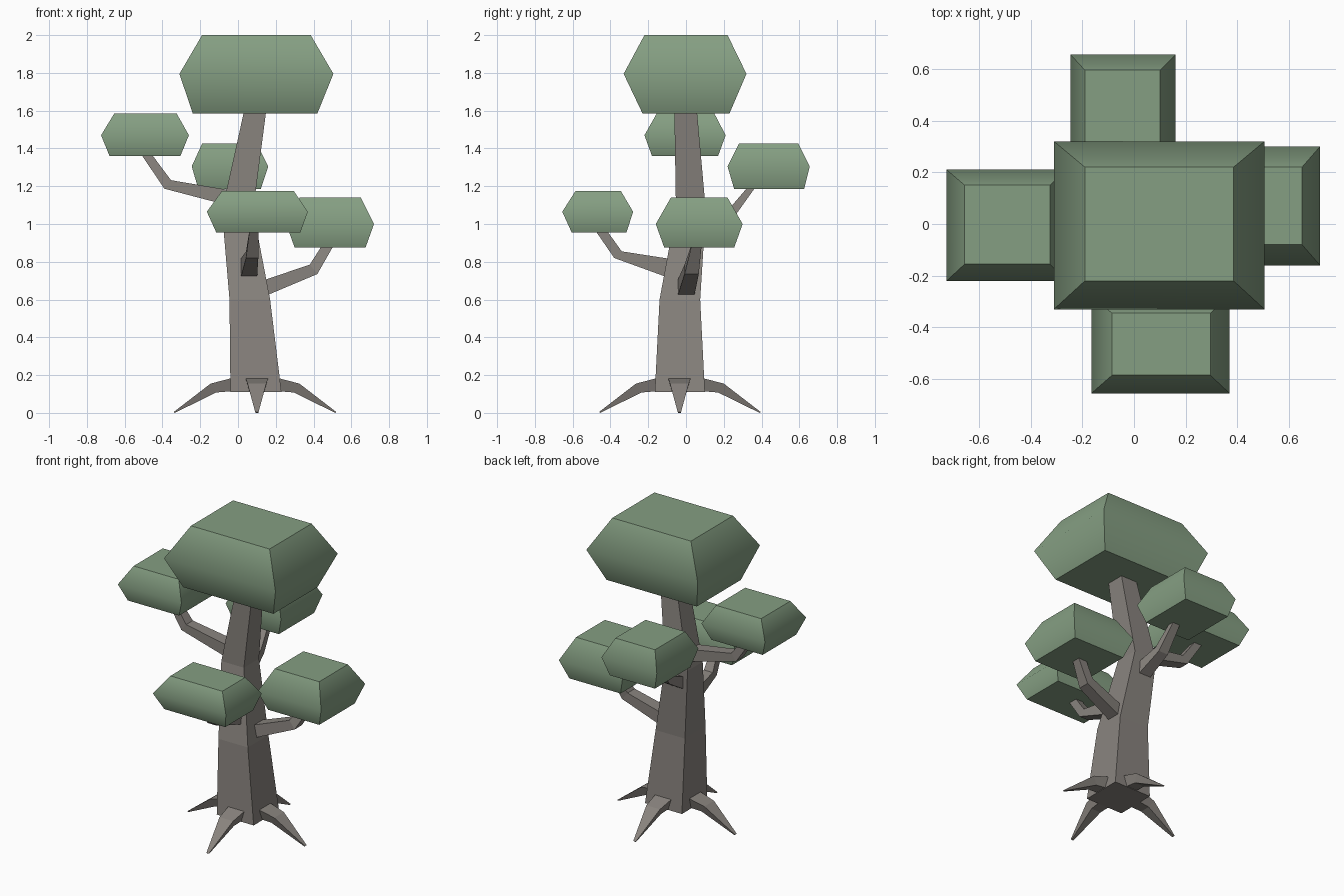
import bpy, bmesh
from mathutils import Vector

if "Cube" in bpy.data.objects:
    bpy.data.objects.remove(bpy.data.objects["Cube"])


def material(name, rgb):
    m = bpy.data.materials.new(name)
    m.diffuse_color = (*rgb, 1)
    m.use_nodes = True
    m.node_tree.nodes["Principled BSDF"].inputs["Base Color"].default_value = m.diffuse_color
    return m


BARK = material("bark brown", (0.25, 0.23, 0.21))
LEAF = material("leaf green", (0.235, 0.345, 0.225))


def loft(name, rings, mat, soft_ring=None):
    """Skin four-point rings; edges round soft_ring shade smoothly."""
    bm = bmesh.new()
    vs = [[bm.verts.new(p) for p in r] for r in rings]
    for a, b in zip(vs, vs[1:]):
        for i in range(4):
            j = (i + 1) % 4
            bm.faces.new((a[i], a[j], b[j], b[i]))
    bm.faces.new(vs[0][::-1])
    bm.faces.new(vs[-1])
    bmesh.ops.recalc_face_normals(bm, faces=bm.faces)
    if soft_ring is not None:
        soft = set(vs[soft_ring])
        for f in bm.faces:
            f.smooth = True
        for e in bm.edges:
            e.smooth = all(v in soft for v in e.verts)
    me = bpy.data.meshes.new(name)
    bm.to_mesh(me)
    bm.free()
    me.materials.append(mat)
    ob = bpy.data.objects.new(name, me)
    bpy.context.collection.objects.link(ob)
    return ob


def rect(x0, x1, y0, y1, z):
    return [(x0, y0, z), (x1, y0, z), (x1, y1, z), (x0, y1, z)]


def limb(name, axis, stations):
    """Station: top distance, top z, bottom distance, bottom z,
    sideways centre, top width, bottom width."""
    d = Vector(axis)
    s = Vector((abs(d.y), abs(d.x), 0))
    up = Vector((0, 0, 1))
    rings = []
    for ut, zt, ub, zb, c, wt, wb in stations:
        rings.append([d * ut + s * (c - wt / 2) + up * zt,
                      d * ut + s * (c + wt / 2) + up * zt,
                      d * ub + s * (c + wb / 2) + up * zb,
                      d * ub + s * (c - wb / 2) + up * zb])
    return loft(name, rings, BARK)


# Trunk
loft("trunk", [rect(-.04, .23, -.165, .10, .11),
               rect(-.045, .17, -.14, .075, .60),
               rect(-.085, .08, -.053, .105, 1.07),
               rect(.037, .152, -.062, .056, 1.62)], BARK)

# Branches
limb("right_branch", (1, 0, 0), [
    (.10, .69, .10, .60, -.005, .09, .09), (.38, .785, .42, .735, .03, .075, .075),
    (.46, .91, .52, .91, .06, .05, .05)])
limb("front_branch", (0, -1, 0), [
    (.05, .81, .05, .70, .055, .09, .09), (.34, .855, .38, .82, .075, .065, .065),
    (.43, .98, .49, .98, .085, .045, .045)])
limb("left_branch", (-1, 0, 0), [
    (.02, 1.175, .02, 1.09, .0, .09, .09), (.355, 1.232, .39, 1.187, 0, .07, .07),
    (.465, 1.38, .52, 1.38, 0, .05, .05)])
limb("back_branch", (0, 1, 0), [
    (.05, 1.0, .05, .91, .0, .09, .09), (.22, 1.07, .25, 1.03, -.02, .07, .07),
    (.335, 1.205, .375, 1.205, -.03, .05, .05)])

# Roots: same profile on all four sides
for name, axis, start, centre in [("right_root", (1, 0, 0), .21, -.035),
                                  ("left_root", (-1, 0, 0), .03, -.035),
                                  ("front_root", (0, -1, 0), .15, .10),
                                  ("back_root", (0, 1, 0), .085, .10)]:
    limb(name, axis, [
        (start, .185, start, .115, centre, .12, .08),
        (start + .115, .155, start + .085, .108, centre, .10, .07),
        (start + .31, .005, start + .305, .0, centre, .018, .014)])

# Foliage: bottom, middle and top outlines
FOLIAGE = {
    "crown_foliage": [(-.24, .42, -.23, .23, 1.585), (-.31, .505, -.33, .32, 1.795),
                      (-.19, .385, -.22, .22, 2.0)],
    "left_foliage": [(-.68, -.305, -.18, .17, 1.36), (-.725, -.26, -.22, .21, 1.47),
                     (-.655, -.325, -.155, .15, 1.585)],
    "right_foliage": [(.30, .675, -.115, .255, .875), (.255, .72, -.16, .30, 1.0),
                      (.325, .65, -.08, .22, 1.14)],
    "front_foliage": [(-.115, .33, -.605, -.315, .955), (-.165, .37, -.655, -.28, 1.065),
                      (-.085, .295, -.585, -.345, 1.175)],
    "back_foliage": [(-.21, .12, .255, .625, 1.185), (-.245, .16, .22, .655, 1.305),
                     (-.19, .10, .28, .595, 1.425)],
}
for name, rings in FOLIAGE.items():
    loft(name, [rect(*r) for r in rings], LEAF, soft_ring=1)
